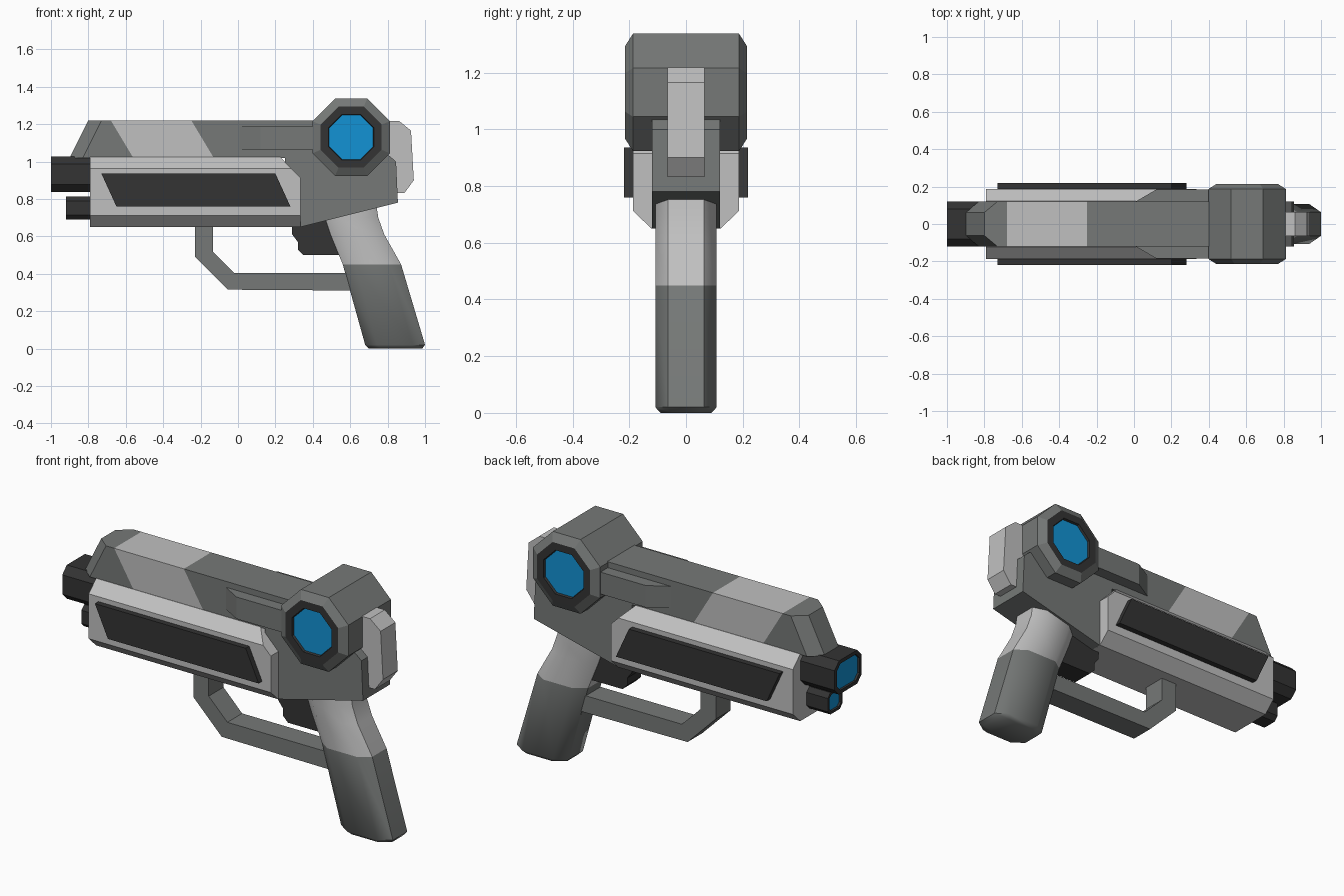
import bpy, bmesh, math
from mathutils import Vector

if "Cube" in bpy.data.objects:
    bpy.data.objects.remove(bpy.data.objects["Cube"])


def material(name, r, g, b):
    m = bpy.data.materials.new(name)
    m.diffuse_color = (r, g, b, 1)
    m.use_nodes = True
    m.node_tree.nodes["Principled BSDF"].inputs["Base Color"].default_value = m.diffuse_color
    return m


MID, LIGHT, DARK, BLUE = range(4)
MATS = [material("mid grey", 0.18, 0.19, 0.185), material("light grey", 0.53, 0.53, 0.53),
        material("charcoal", 0.033, 0.033, 0.033), material("blue glow", 0.006, 0.29, 0.66)]


def finish(name, bm, smooth=None):
    bmesh.ops.recalc_face_normals(bm, faces=bm.faces)
    me = bpy.data.meshes.new(name)
    bm.to_mesh(me)
    bm.free()
    for m in MATS:
        me.materials.append(m)
    ob = bpy.data.objects.new(name, me)
    bpy.context.collection.objects.link(ob)
    if smooth:
        me.shade_smooth()
        me.set_sharp_from_angle(angle=math.radians(smooth))
    return ob


def loft(sections, mats, caps):
    """Skin equal-length point rings; one colour per segment and per cap."""
    bm = bmesh.new()
    rings = [[bm.verts.new(p) for p in s] for s in sections]
    n = len(rings[0])
    for a, b, m in zip(rings, rings[1:], mats):
        for i in range(n):
            j = (i + 1) % n
            bm.faces.new((a[i], a[j], b[j], b[i])).material_index = m
    bm.faces.new(rings[0]).material_index = caps[0]
    bm.faces.new(rings[-1]).material_index = caps[1]
    return bm


def plate(name, profile, y0, y1, mat):
    """Extrude an xz profile from y0 to y1."""
    secs = [[(x, y, z) for x, z in profile] for y in (y0, y1)]
    return finish(name, loft(secs, [mat], (mat, mat)))


def chamfered(w, h, cw, ch):
    """Chamfered rectangle outline, half sizes w and h."""
    return [(w, h - ch), (w - cw, h), (cw - w, h), (-w, h - ch),
            (-w, ch - h), (cw - w, -h), (w - cw, -h), (w, ch - h)]


# upper slide with tapered nose and a slanted light band
def slide_outline(xf, z):
    return [(xf, -.062, z), (xf + .07, -.12, z), (.6, -.12, z),
            (.6, .12, z), (xf + .07, .12, z), (xf, .062, z)]


bm = loft([slide_outline(-.9, 1.02), slide_outline(-.8, 1.22)], [MID], (MID, MID))
normal = Vector((.2, 0, .12))
edges = [Vector((-.68, 0, 1.22)), Vector((-.25, 0, 1.22))]
for co in edges:
    bmesh.ops.bisect_plane(bm, geom=bm.verts[:] + bm.edges[:] + bm.faces[:],
                           plane_co=co, plane_no=normal)
for f in bm.faces:
    c = f.calc_center_median()
    if (c - edges[0]).dot(normal) > 0 > (c - edges[1]).dot(normal):
        f.material_index = LIGHT
finish("upper_slide", bm)

# light receiver: chamfered section with the rear upper corner cut off
section = chamfered(.187, .187, .065, .062)
bm = loft([[(x, y, .837 + z) for y, z in section] for x in (-.79, .333)],
          [LIGHT], (LIGHT, LIGHT))
cut = bmesh.ops.bisect_plane(bm, geom=bm.verts[:] + bm.edges[:] + bm.faces[:],
                             plane_co=(.225, 0, 1.024), plane_no=(.109, 0, .108),
                             clear_outer=True)
loop = [e for e in cut["geom_cut"] if isinstance(e, bmesh.types.BMEdge)]
for f in bmesh.ops.holes_fill(bm, edges=loop)["faces"]:
    f.material_index = LIGHT
finish("receiver", bm)

# rear frame
plate("rear_frame", [(.25, .66), (.335, .65), (.855, .78), (.845, 1.0), (.81, 1.03),
                     (.7, 1.1), (.25, 1.1)], -.12, .12, MID)

# side panels and tapered side rails, both sides
for side, s in (("front", -1), ("back", 1)):
    plate(side + "_side_panel", [(-.73, .935), (.20, .935), (.28, .76), (-.65, .76)],
          s * .17, s * .218, DARK)
    rail = [(0, .115), (.12, .185), (.5, .185), (.5, .115)]
    finish(side + "_side_rail",
           loft([[(x, s * y, z) for x, y in rail] for z in (1.065, 1.187)], [MID], (MID, MID)))

# barrels with recessed blue muzzles
for name, tip, zc, w, h, c, rim in (("main_barrel", -1, .932, .12, .094, .04, .02),
                                    ("lower_barrel", -.92, .752, .065, .061, .024, .014)):
    def ring(x, inset):
        return [(x, y, zc + z) for y, z in
                chamfered(w - inset, h - inset, c - inset * .4, c - inset * .4)]
    finish(name, loft([ring(-.72, 0), ring(tip, 0), ring(tip, rim), ring(tip + .012, rim)],
                      [DARK] * 3, (DARK, BLUE)))


# octagonal energy drum across the frame
def octagon(apothem, y):
    r = apothem / math.cos(math.pi / 8)
    a = [math.pi * (i + .5) / 4 for i in range(8)]
    return [(.605 + r * math.cos(t), y, 1.13 + r * math.sin(t)) for t in a]


half = [(.118, .203), (.122, .215), (.163, .215), (.207, .187)]
rings = [octagon(r, -y) for r, y in half] + [octagon(r, y) for r, y in reversed(half)]
finish("energy_drum", loft(rings, [DARK, DARK, MID, MID, MID, DARK, DARK], (BLUE, BLUE)))

# rear hammer block
plate("rear_block", [(.78, 1.218), (.86, 1.218), (.925, 1.165), (.94, .9), (.89, .832),
                     (.78, .832)], -.065, .065, LIGHT)


# grip: stacked chamfered sections, light above and mid grey below
def grip_ring(x0, x1, z, w=.108):
    cx, hw = (x0 + x1) / 2, (x1 - x0) / 2
    return [(cx + x, y, z) for x, y in chamfered(hw, w, .065, .045)]


finish("grip", loft([grip_ring(.44, .735, .8), grip_ring(.465, .75, .7),
                     grip_ring(.495, .782, .61), grip_ring(.56, .872, .45),
                     grip_ring(.68, 1.0, .02), grip_ring(.70, .985, 0, .09)],
                    [LIGHT] * 3 + [MID] * 2, (LIGHT, MID)), smooth=50)

# trigger guard and trigger
plate("trigger_guard", [(-.23, .67), (-.23, .49), (-.055, .315), (.65, .31), (.63, .405),
                        (-.02, .405), (-.135, .52), (-.135, .67)], -.065, .065, MID)
plate("trigger", [(.29, .68), (.29, .61), (.32, .57), (.32, .53), (.35, .5), (.56, .5),
                  (.56, .69)], -.06, .06, DARK)
